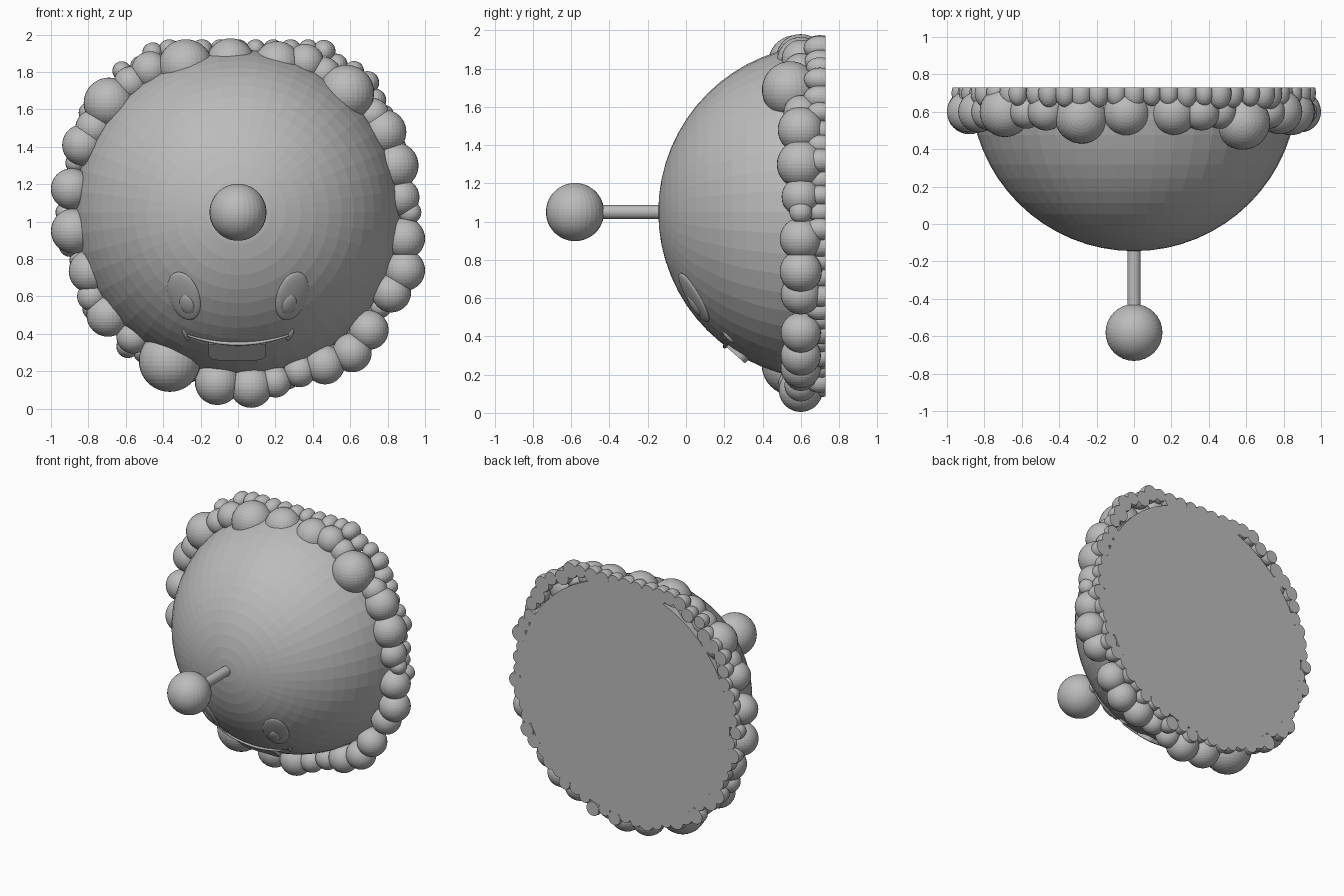
import bpy, bmesh, math, random
from mathutils import Vector, Matrix

if "Cube" in bpy.data.objects:
    bpy.data.objects.remove(bpy.data.objects["Cube"])
random.seed(4)

grey = bpy.data.materials.new("plain grey")
grey.use_nodes = True
grey.diffuse_color = (0.5, 0.5, 0.5, 1)
grey.node_tree.nodes["Principled BSDF"].inputs["Base Color"].default_value = (0.5, 0.5, 0.5, 1)

BACK = 0.73
CENTRE = Vector((0, BACK, 1.05))
RADIUS = 0.875


def finish(name, bm):
    mesh = bpy.data.meshes.new(name)
    bm.to_mesh(mesh)
    bm.free()
    mesh.materials.append(grey)
    obj = bpy.data.objects.new(name, mesh)
    bpy.context.collection.objects.link(obj)
    return obj


def ball(name, pos, radius, segs=32, rings=20, stretch=(1, 1, 1), turn=None, cut=False):
    """Ellipsoid, optionally sliced flat and capped at the back plane."""
    bm = bmesh.new()
    bmesh.ops.create_uvsphere(bm, u_segments=segs, v_segments=rings, radius=radius)
    m = Matrix.Translation(pos) @ (turn or Matrix()) @ Matrix.Diagonal((*stretch, 1))
    bm.transform(m)
    if cut:
        bmesh.ops.bisect_plane(bm, geom=bm.verts[:] + bm.edges[:] + bm.faces[:], dist=1e-5,
                               plane_co=(0, BACK, 0), plane_no=(0, 1, 0), clear_outer=True)
        rim = [e for e in bm.edges if e.is_boundary]
        if rim:
            bmesh.ops.contextual_create(bm, geom=rim)
        bmesh.ops.recalc_face_normals(bm, faces=bm.faces[:])
    return finish(name, bm)


# Half-dome face with its pole pointing forward
ball("face_dome", CENTRE, RADIUS, 48, 32, turn=Matrix.Rotation(math.pi / 2, 4, "X"), cut=True)

# Nose on a stalk
ball("nose_ball", (0, -0.58, 1.05), 0.152, 32, 32)
bm = bmesh.new()
bmesh.ops.create_cone(bm, cap_ends=True, segments=32, radius1=0.036, radius2=0.036, depth=0.5)
bm.transform(Matrix.Translation((0, -0.3, 1.05)) @ Matrix.Rotation(math.pi / 2, 4, "X"))
finish("nose_stalk", bm)


# Eyes and pupils lie flat on the dome
def on_dome(x, z, lift=0.0):
    dx, dz = x, z - CENTRE.z
    n = Vector((dx, -math.sqrt(RADIUS ** 2 - dx * dx - dz * dz), dz)).normalized()
    return CENTRE + n * (RADIUS + lift), n.to_track_quat("Z", "Y").to_matrix().to_4x4()


for side, s in (("left", 1), ("right", -1)):
    for part, x, z, lift, shape in (("eye", 0.29, 0.6, -0.005, (0.09, 0.15, 0.022)),
                                    ("pupil", 0.27, 0.565, 0.012, (0.04, 0.06, 0.014))):
        pos, turn = on_dome(s * x, z, lift)
        ball(f"{side}_{part}", pos, 1, 32, 16, shape, turn)
    pos, turn = on_dome(s * 0.28, 0.395)
    ball(f"{side}_mouth_corner", pos, 1, 16, 8, (0.014, 0.045, 0.012), turn)

# Smile: thin arc, thickest in the middle
curve = bpy.data.curves.new("smile", "CURVE")
curve.dimensions = "3D"
curve.bevel_depth = 0.011
curve.bevel_resolution = 2
curve.use_fill_caps = True
line = curve.splines.new("POLY")
line.points.add(20)
for i, p in enumerate(line.points):
    t = i / 10 - 1
    p.co = (0.27 * t, 0.203, 0.347 + 0.045 * t * t, 1)
    p.radius = 1 - 0.5 * abs(t)
curve.materials.append(grey)
bpy.context.collection.objects.link(bpy.data.objects.new("smile", curve))

# Tongue: sloping plate with rounded lower corners
outline = [(-0.158, 0.06), (0.15, 0.06)]
for cx, start in ((0.1, 0), (-0.108, -90)):
    for k in range(6):
        a = math.radians(start - 18 * k)
        outline.append((cx + 0.05 * math.cos(a), -0.02 + 0.05 * math.sin(a)))
bm = bmesh.new()
face = bm.faces.new([bm.verts.new((x, y, 0)) for x, y in outline])
ext = bmesh.ops.extrude_face_region(bm, geom=[face])
bmesh.ops.translate(bm, vec=(0, 0, -0.06), verts=[v for v in ext["geom"] if isinstance(v, bmesh.types.BMVert)])
bmesh.ops.recalc_face_normals(bm, faces=bm.faces[:])
normal = Vector((0, -0.66, -0.75))
bm.transform(Matrix.Translation((0, 0.256, 0.305)) @ normal.to_track_quat("Z", "Y").to_matrix().to_4x4())
finish("tongue", bm)

# Front row of curls: x, z, radius
curls = [(-.04, 1.85, .13), (.21, 1.84, .125), (.36, 1.85, .1), (.46, 1.79, .09),
         (.72, 1.57, .09), (.78, 1.48, .12), (.84, 1.3, .125), (.87, 1.13, .1),
         (.92, 1.05, .06), (.89, .91, .11), (.89, .74, .11), (.82, .62, .105),
         (.7, .42, .105), (.61, .3, .105), (.465, .235, .105), (.33, .2, .085),
         (.2, .145, .085), (.07, .12, .115), (-.11, .14, .12), (-.56, .385, .09),
         (-.695, .5, .115), (-.78, .6, .08), (-.79, .735, .115), (-.88, .95, .12),
         (-.89, 1.175, .11), (-.83, 1.41, .11), (-.77, 1.5, .1), (-.69, 1.635, .135),
         (-.575, 1.74, .09), (-.47, 1.81, .1)]
for x, z, r in curls:
    ball("curl", (x, 0.6, z), r, cut=True)
for x, y, z, r in ((.58, .545, 1.69, .148), (-.28, .575, 1.83, .145), (-.365, .56, .255, .165)):
    ball("large_curl", (x, y, z), r, cut=True)

# Back row of small curls, flattened along the top
for i in range(64):
    a = math.tau * i / 64
    reach = 0.9 + random.uniform(-0.03, 0.03)
    if math.sin(a) > 0.5:
        reach += 0.06
    r = random.uniform(0.05, 0.065)
    x, z = reach * math.cos(a), 1.05 + reach * math.sin(a)
    ball("back_curl", (x, 0.70, min(z, 1.975 - r)), r, 20, 14, (1, 1.35, 1), cut=True)
